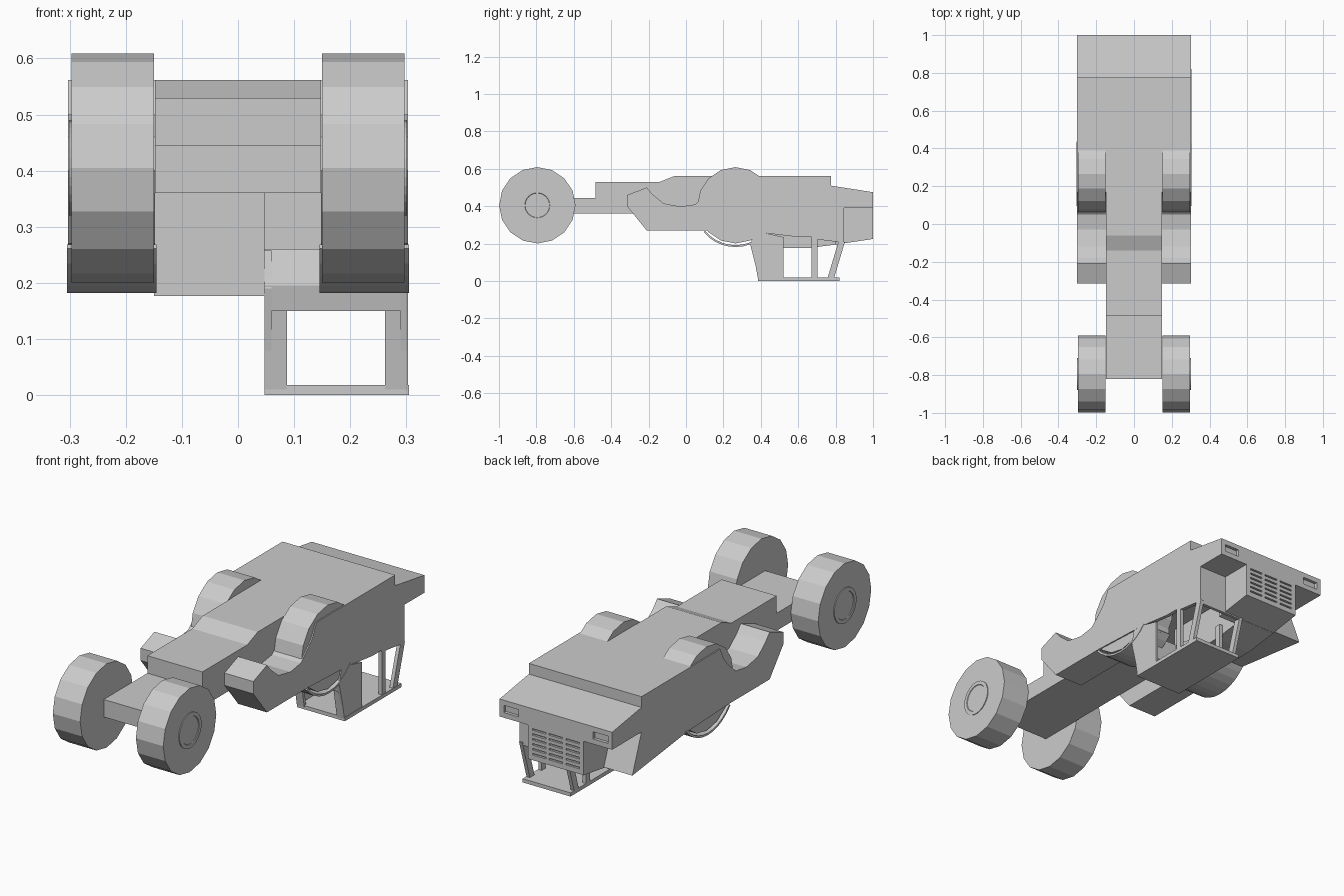
import bpy, bmesh, math

old = bpy.data.objects.get("Cube")
if old:
    bpy.data.objects.remove(old, do_unlink=True)

grey = bpy.data.materials.new("plain_grey")
grey.use_nodes = True
COLOUR = (0.6, 0.6, 0.6, 1)
grey.diffuse_color = COLOUR
grey.node_tree.nodes["Principled BSDF"].inputs["Base Color"].default_value = COLOUR


def finish(name, bm):
    bmesh.ops.recalc_face_normals(bm, faces=bm.faces)
    mesh = bpy.data.meshes.new(name)
    bm.to_mesh(mesh)
    bm.free()
    mesh.materials.append(grey)
    ob = bpy.data.objects.new(name, mesh)
    bpy.context.collection.objects.link(ob)
    return ob


def side_profile(name, points, x0, x1):
    """Extrude a (y, z) outline from x0 to x1."""
    bm = bmesh.new()
    face = bm.faces.new([bm.verts.new((x0, y, z)) for y, z in points])
    new = bmesh.ops.extrude_face_region(bm, geom=[face])["geom"]
    verts = [g for g in new if isinstance(g, bmesh.types.BMVert)]
    bmesh.ops.translate(bm, verts=verts, vec=(x1 - x0, 0, 0))
    return finish(name, bm)


def box(name, x0, x1, y0, y1, z0, z1):
    return side_profile(name, [(y0, z0), (y1, z0), (y1, z1), (y0, z1)], x0, x1)


def lathe(name, profile, y, z, steps):
    """Spin an (x, radius) profile round an axle along x."""
    bm = bmesh.new()
    rings = []
    for i in range(steps):
        a = 2 * math.pi * i / steps
        rings.append([bm.verts.new((x, y + r * math.cos(a), z + r * math.sin(a)))
                      for x, r in profile])
    for i in range(steps):
        a, b = rings[i], rings[(i + 1) % steps]
        for j in range(len(profile) - 1):
            bm.faces.new((a[j], a[j + 1], b[j + 1], b[j]))
    for j in (0, -1):
        bm.faces.new([ring[j] for ring in rings])
    return finish(name, bm)


def cut(target, cutters):
    for c in cutters:
        c.hide_render = True
        mod = target.modifiers.new("cut", "BOOLEAN")
        mod.operation = "DIFFERENCE"
        mod.solver = "EXACT"
        mod.object = c
        bpy.context.view_layer.objects.active = target
        bpy.ops.object.modifier_apply(modifier=mod.name)
        bpy.data.objects.remove(c, do_unlink=True)


# Chassis and central deck
side_profile("chassis_deck", [(-.82, .36), (-.82, .445), (-.485, .445), (-.485, .53),
                              (-.14, .53), (-.06, .562), (.775, .562), (.775, .36)], -.148, .148)

# Side bodies with the dipped tail
upper = [(.775, .562), (.17, .562), (.14, .50), (.10, .455), (.05, .41), (-.03, .398),
         (-.12, .415), (-.18, .465), (-.21, .50), (-.315, .46), (-.315, .40),
         (-.21, .27), (.10, .27), (.42, .257)]
left_body = side_profile("left_body", upper + [(.845, .205), (.845, .39), (.775, .39)], .148, .303)
right_body = side_profile("right_body", upper + [(.845, .205), (.775, .39)], -.303, -.148)

# Hollow cabin and its door opening
cut(left_body, [box("cabin_space", .1, .285, .43, .83, .1, .38),
                box("door_space", .2, .4, .52, .67, .1, .235)])

# Nose band across the full width, with sunken lamps
nose = side_profile("nose_band", [(.775, .51), (1, .475), (1, .39), (.775, .39)], -.303, .303)
cut(nose, [box("lamp_space", s * .24 - .04, s * .24 + .04, .985, 1.1, .415, .45)
           for s in (-1, 1)])

# Engine housing, with grille slots
engine = side_profile("engine_housing", [(.35, .40), (.35, .177), (.66, .177), (.84, .2),
                                         (.84, .40)], -.15, .047)
hood = side_profile("hood_front", [(.80, .195), (1, .225), (1, .39), (.80, .39)], -.15, .15)
slots = []
for row in range(6):
    z = .25 + row * .024
    slots += [box("slot_space", x - .036, x + .036, .99, 1.1, z, z + .008)
              for x in (-.09, 0, .09)]
cut(hood, slots)

# Wheels, hubs and the arch strips
for y in (-.795, .265):
    for s, side in ((-1, "right"), (1, "left")):
        end = "front" if y < 0 else "rear"
        lathe(f"{end}_{side}_wheel", [(s * .15, .204), (s * .297, .204)], y, .405, 16)
        lathe(f"{end}_{side}_hub", [(s * .29, .085), (s * .301, .085), (s * .301, .067),
                                    (s * .298, .065)], y, .405, 32)

for s, side in ((-1, "right"), (1, "left")):
    angles = [math.radians(a) for a in range(220, 321, 10)]
    arc = [(.265 + r * math.cos(a), .405 + r * math.sin(a))
           for r, order in ((.223, angles), (.213, angles[::-1])) for a in order]
    side_profile(f"{side}_arch_strip", arc, s * .145, s * .305)

# Cabin: base plate, rear corner panels, pillars and header
box("cabin_plate", .047, .305, .385, .82, 0, .018)
for x0, x1, side in ((.047, .06, "inner"), (.29, .303, "outer")):
    side_profile(f"{side}_cabin_panel", [(.345, .19), (.36, .258), (.42, .258), (.52, .235),
                                         (.52, .01), (.39, .01)], x0, x1)
for x0, x1, side in ((.047, .087, "inner"), (.262, .303, "outer")):
    side_profile(f"{side}_rear_pillar", [(.36, .15), (.375, .15), (.40, .01), (.385, .01)], x0, x1)
side_profile("rear_header", [(.345, .195), (.365, .26), (.38, .26), (.375, .15), (.355, .15)],
             .047, .303)
for x0, x1, side in ((.047, .065, "inner"), (.285, .303, "outer")):
    box(f"{side}_door_pillar", x0, x1, .672, .702, .01, .23)
    side_profile(f"{side}_front_pillar", [(.815, .21), (.85, .21), (.79, .01), (.755, .01)], x0, x1)
box("cabin_sill", .047, .303, .83, .845, .195, .25)
